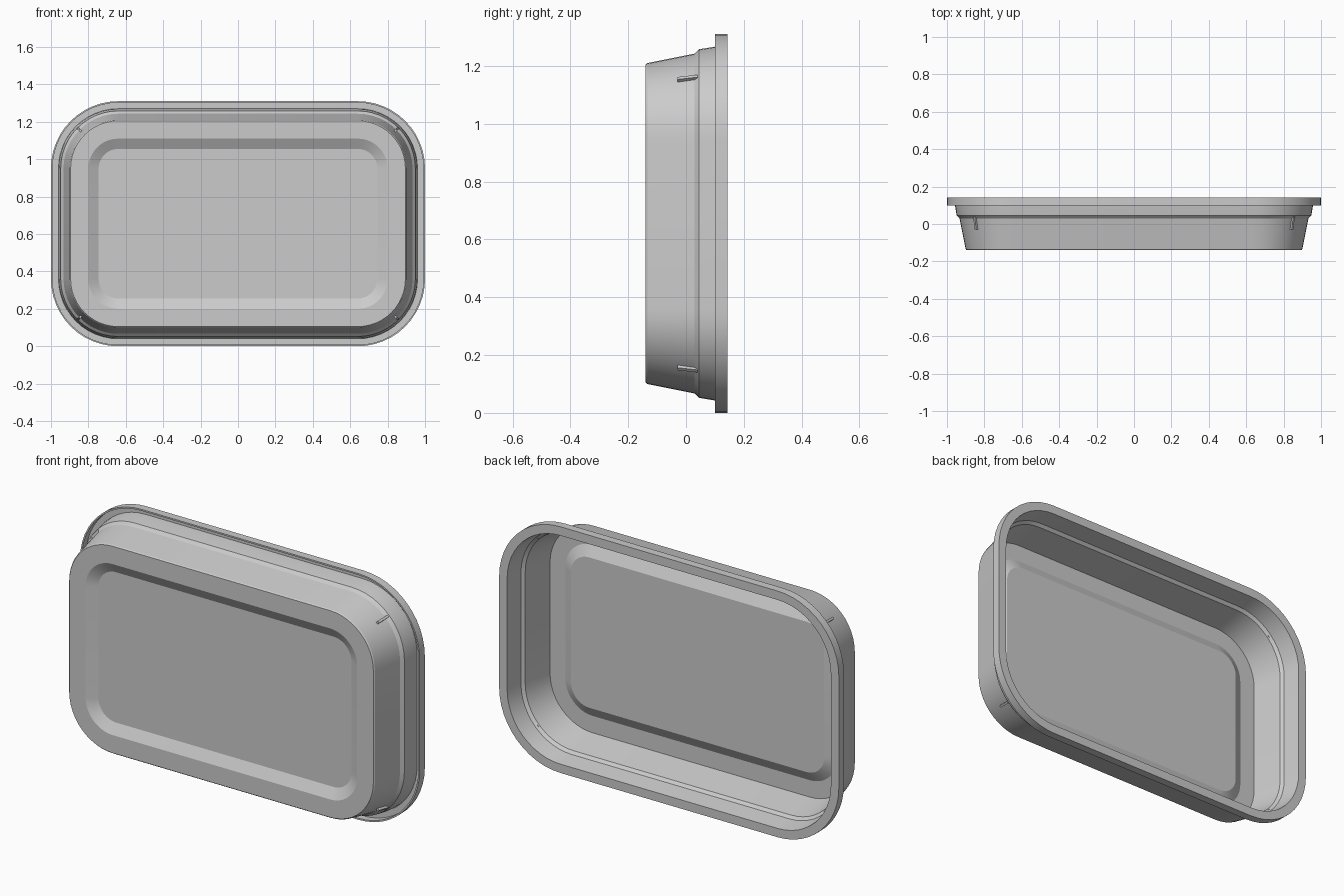
import bpy, bmesh, math
from mathutils import Vector, Matrix

cube = bpy.data.objects.get("Cube")
if cube:
    bpy.data.objects.remove(cube, do_unlink=True)

CORNER_X, CORNER_Z, MID_Z = 0.64, 0.295, 0.655
SEGMENTS = 12

grey = bpy.data.materials.new("light grey plastic")
grey.use_nodes = True
colour = (0.6, 0.6, 0.6, 1)
grey.diffuse_color = colour
grey.node_tree.nodes["Principled BSDF"].inputs["Base Color"].default_value = colour


def finish(bm, name):
    bmesh.ops.recalc_face_normals(bm, faces=bm.faces)
    mesh = bpy.data.meshes.new(name)
    bm.to_mesh(mesh)
    bm.free()
    mesh.materials.append(grey)
    obj = bpy.data.objects.new(name, mesh)
    bpy.context.collection.objects.link(obj)
    return obj


def ring(bm, half_width, y):
    """Rounded rectangle whose corner centres are shared by every level."""
    radius = half_width - CORNER_X
    verts = []
    for q, (sx, sz) in enumerate([(1, 1), (-1, 1), (-1, -1), (1, -1)]):
        for i in range(SEGMENTS + 1):
            a = (q + i / SEGMENTS) * math.pi / 2
            verts.append(bm.verts.new((sx * CORNER_X + radius * math.cos(a), y,
                                       MID_Z + sz * CORNER_Z + radius * math.sin(a))))
    return verts


# Tray section: front panel, outer wall, hollow rim skirt, inner wall, inner floor
profile = [
    (0.745, -0.11), (0.80, -0.14), (0.895, -0.14), (0.90, -0.134),
    (0.933, 0.03), (0.948, 0.045), (0.957, 0.10), (0.96, 0.135),
    (0.992, 0.135), (0.992, 0.10), (1.0, 0.10), (1.0, 0.143),
    (0.953, 0.143), (0.938, 0.048), (0.923, 0.034),
    (0.89, -0.128), (0.80, -0.128), (0.745, -0.098),
]
bm = bmesh.new()
rings = [ring(bm, w, y) for w, y in profile]
for a, b in zip(rings, rings[1:]):
    for i in range(len(a)):
        j = (i + 1) % len(a)
        bm.faces.new((a[i], a[j], b[j], b[i]))
bm.faces.new(rings[0])
bm.faces.new(rings[-1])
tray = finish(bm, "tray")
bpy.context.view_layer.objects.active = tray
tray.select_set(True)
bpy.ops.object.shade_smooth_by_angle(angle=math.radians(20))
tray.select_set(False)

# Small stacking ribs tucked under the step at each corner
for sx, side in ((1, "left"), (-1, "right")):
    for sz, level in ((1, "upper"), (-1, "lower")):
        bm = bmesh.new()
        outward = Vector((sx, 0, sz)).normalized()
        across = Vector((-sz, 0, sx)).normalized()
        centre = Vector((sx * CORNER_X, 0, MID_Z + sz * CORNER_Z))
        sides = []
        for t in (-0.006, 0.006):
            sides.append([bm.verts.new(centre + outward * r + across * t + Vector((0, y, 0)))
                          for r, y in ((0.275, -0.03), (0.294, -0.03), (0.305, 0.04), (0.288, 0.04))])
        bm.faces.new(sides[0])
        bm.faces.new(sides[1])
        for i in range(4):
            j = (i + 1) % 4
            bm.faces.new((sides[0][i], sides[0][j], sides[1][j], sides[1][i]))
        finish(bm, f"{level}_{side}_rib")
